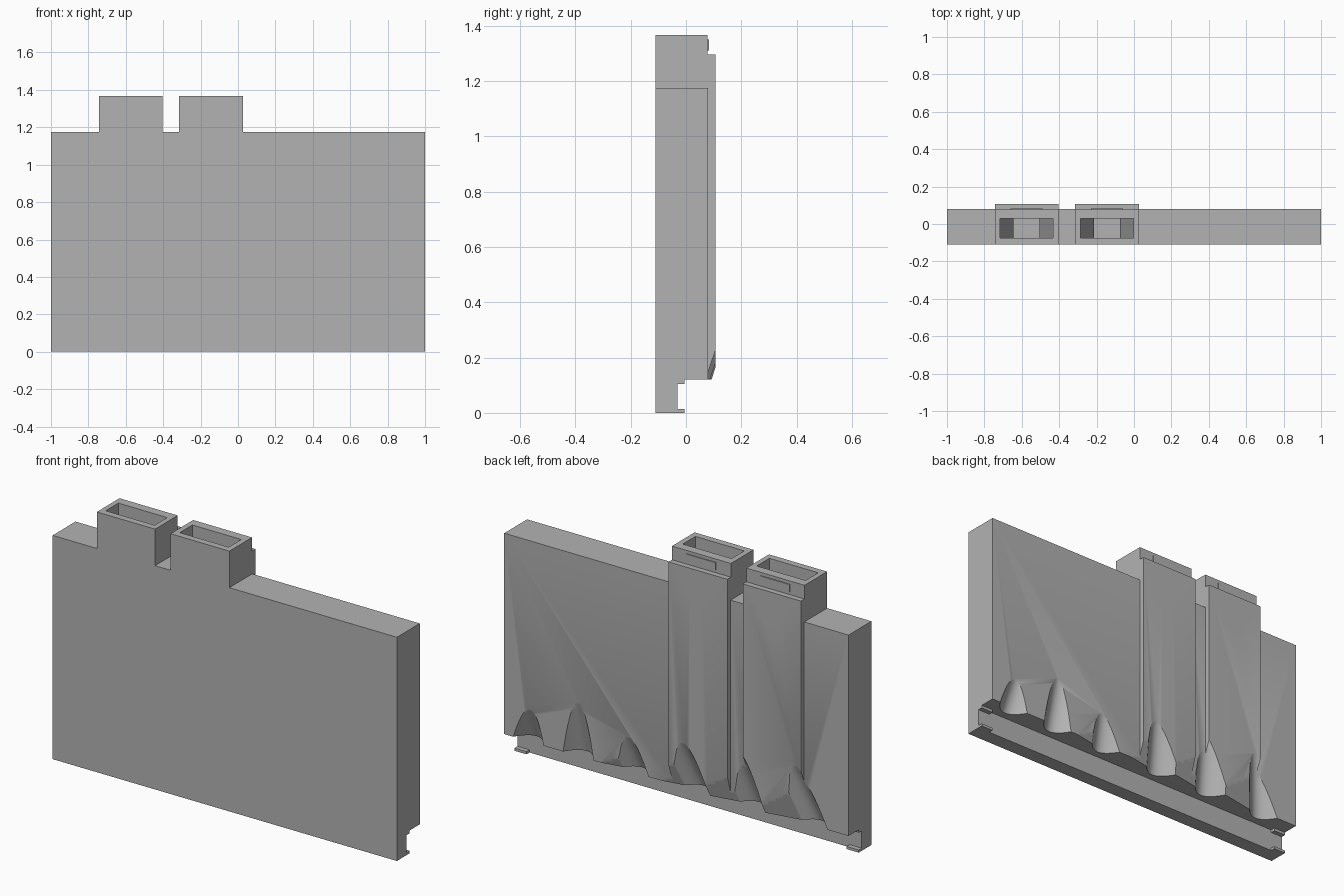
import bpy, bmesh, math

old = bpy.data.objects.get("Cube")
if old:
    bpy.data.objects.remove(old)

grey = bpy.data.materials.new("plain_grey")
grey.use_nodes = True
COLOUR = (0.45, 0.45, 0.45, 1)
grey.diffuse_color = COLOUR
grey.node_tree.nodes["Principled BSDF"].inputs["Base Color"].default_value = COLOUR

FRONT, BACK, SHELF = -0.11, 0.08, 0.12


def make(name, bm):
    bmesh.ops.recalc_face_normals(bm, faces=bm.faces)
    mesh = bpy.data.meshes.new(name)
    bm.to_mesh(mesh)
    bm.free()
    mesh.materials.append(grey)
    ob = bpy.data.objects.new(name, mesh)
    bpy.context.collection.objects.link(ob)
    return ob


def prism(name, profile, x0, x1):
    """Extrude a (y, z) profile along x."""
    bm = bmesh.new()
    face = bm.faces.new([bm.verts.new((x0, y, z)) for y, z in profile])
    ext = bmesh.ops.extrude_face_region(bm, geom=[face])["geom"]
    bmesh.ops.translate(bm, vec=(x1 - x0, 0, 0),
                        verts=[v for v in ext if isinstance(v, bmesh.types.BMVert)])
    return make(name, bm)


def box(name, x0, x1, y0, y1, z0, z1):
    return prism(name, [(y0, z0), (y1, z0), (y1, z1), (y0, z1)], x0, x1)


def combine(target, other, operation):
    """Apply a boolean and drop the helper."""
    mod = target.modifiers.new(operation, 'BOOLEAN')
    mod.operation, mod.object, mod.solver = operation, other, 'EXACT'
    graph = bpy.context.evaluated_depsgraph_get()
    mesh = bpy.data.meshes.new_from_object(target.evaluated_get(graph))
    target.modifiers.clear()
    target.data = mesh
    bpy.data.objects.remove(other)


def scallop(centre, height, skew, shoulder):
    """Solid behind a sloping parabolic groove; shoulder adds a shallow flank toward +x."""
    bm = bmesh.new()
    nx, nz, depth = 40, 16, 0.07
    rows = []
    for j in range(nz + 1):
        z = 0.11 + j / nz * (height * 2)
        mid = centre + skew * (z - SHELF) / height
        row = []
        for i in range(nx + 1):
            u = -0.16 + i / nx * (0.5 if shoulder else 0.32)
            rise = 9.0 * u * u
            if shoulder and u > 0:
                rise = min(rise, 0.035 + 0.18 * u)
            y = BACK - depth + depth * (z - SHELF) / height + rise
            row.append(bm.verts.new((mid + u, min(y, 0.2), z)))
        rows.append(row)
    faces = [bm.faces.new((a[i], a[i + 1], b[i + 1], b[i]))
             for a, b in zip(rows, rows[1:]) for i in range(nx)]
    ext = bmesh.ops.extrude_face_region(bm, geom=faces, use_keep_orig=True)["geom"]
    for v in ext:
        if isinstance(v, bmesh.types.BMVert):
            v.co.y = 0.3
    return make("scallop_cutter", bm)


def hole(x):
    bm = bmesh.new()
    bmesh.ops.create_cone(bm, cap_ends=True, segments=48, radius1=0.07, radius2=0.07, depth=1)
    for v in bm.verts:
        v.co = (x + v.co.x, v.co.z, 1.175 + v.co.y)
    return make("hole_cutter", bm)


def pocket(x):
    """Slot that narrows like a hopper toward its floor."""
    half = [(0.07, 1.02), (0.07, 1.1), (0.142, 1.24), (0.142, 1.5)]
    outline = half + [(-w, z) for w, z in reversed(half)]
    bm = bmesh.new()
    face = bm.faces.new([bm.verts.new((x + w, -0.075, z)) for w, z in outline])
    ext = bmesh.ops.extrude_face_region(bm, geom=[face], use_keep_orig=True)["geom"]
    for v in ext:
        if isinstance(v, bmesh.types.BMVert):
            v.co.y = 0.03
    return make("pocket_cutter", bm)


# Main plate with its narrower bottom rail
plate = prism("plate", [(FRONT, 0), (-0.03, 0), (-0.03, SHELF), (BACK, SHELF),
                        (BACK, 1.175), (FRONT, 1.175)], -1, 1)

# Small locating tabs at both ends of the rail
for x0, x1 in ((-1, -0.93), (0.93, 1)):
    for z0, z1 in ((0, 0.014), (0.105, 0.13)):
        combine(plate, box("tab", x0, x1, -0.06, -0.005, z0, z1), 'UNION')

# Two towers, each with a thin raised plate on the back of its head
towers = ((-0.743, -0.405), (-0.315, 0.027))
for x0, x1 in towers:
    combine(plate, prism("tower", [(FRONT, 0.2), (0, 0.2), (0, SHELF), (0.107, SHELF), (0.107, 1.295),
                                   (0.078, 1.295), (0.078, 1.367), (FRONT, 1.367)],
                         x0, x1), 'UNION')
    mid = (x0 + x1) / 2
    combine(plate, box("head_plate", mid - 0.085, mid + 0.085, 0.06, 0.083, 1.31, 1.35), 'UNION')

# Round through holes and tapered pockets
for x0, x1 in towers:
    mid = (x0 + x1) / 2
    combine(plate, hole(mid), 'DIFFERENCE')
    combine(plate, pocket(mid), 'DIFFERENCE')

# Row of grooves along the lower back edge
for spec in ((0.86, 0.17, -0.01, False), (0.57, 0.28, 0, False), (0.25, 0.18, 0.03, True),
             (-0.11, 0.18, 0.04, True), (-0.43, 0.21, 0.04, True), (-0.79, 0.22, 0.06, True)):
    combine(plate, scallop(*spec), 'DIFFERENCE')

bpy.ops.object.select_all(action='DESELECT')
plate.select_set(True)
bpy.context.view_layer.objects.active = plate
bpy.ops.object.shade_smooth_by_angle(angle=math.radians(30))
plate.name = "slotted_plate"
